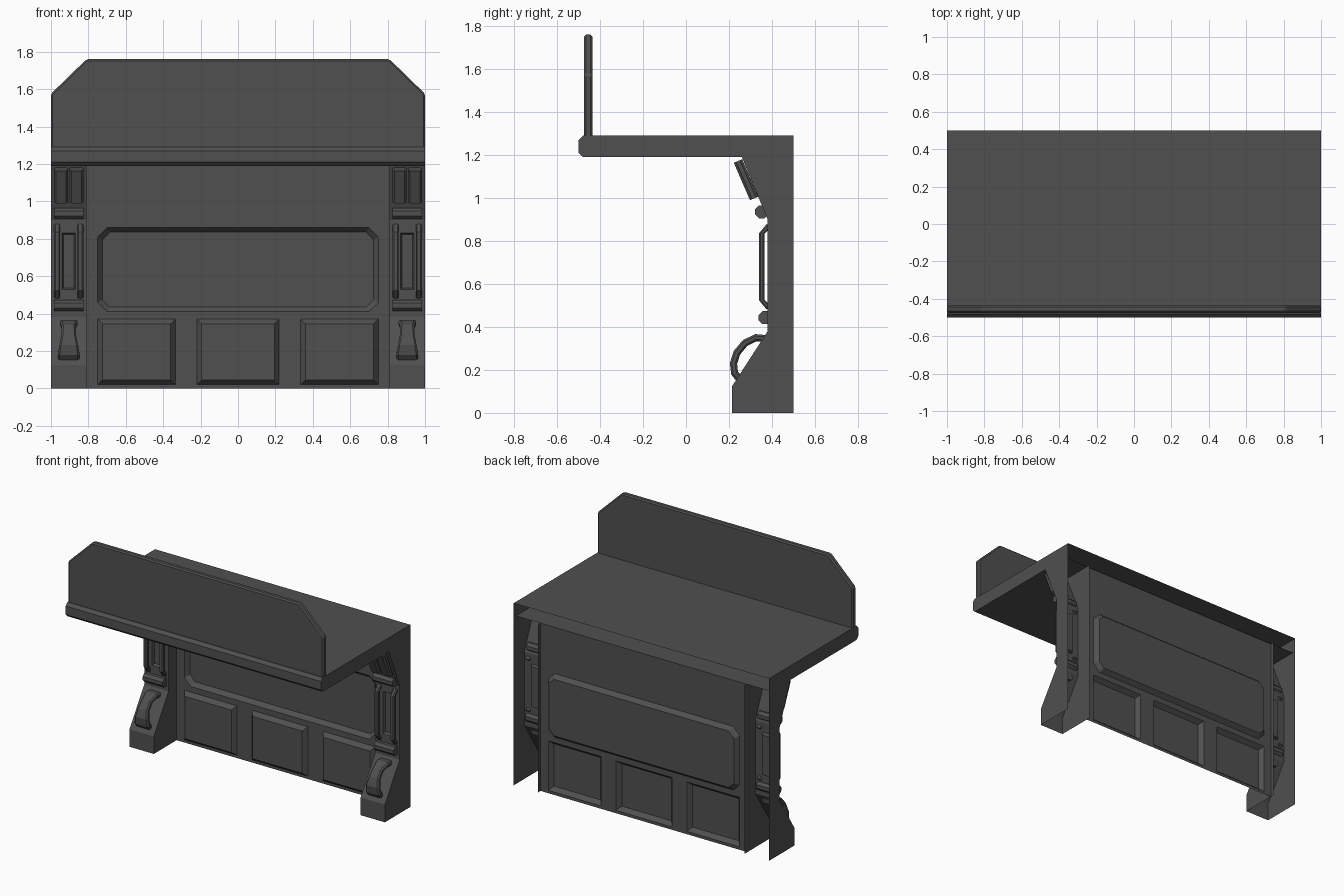
import bpy, bmesh
from mathutils import Vector

if "Cube" in bpy.data.objects:
    bpy.data.objects.remove(bpy.data.objects["Cube"])

grey = bpy.data.materials.new("dark_grey")
grey.diffuse_color = (0.08, 0.08, 0.08, 1)
grey.use_nodes = True
grey.node_tree.nodes["Principled BSDF"].inputs["Base Color"].default_value = grey.diffuse_color


def finish(name, bm, face_front=False, bevel=0):
    bmesh.ops.recalc_face_normals(bm, faces=bm.faces[:])
    bm.normal_update()
    if face_front and sum(f.normal.y * f.calc_area() for f in bm.faces) > 0:
        bmesh.ops.reverse_faces(bm, faces=bm.faces[:])
    me = bpy.data.meshes.new(name)
    bm.to_mesh(me)
    bm.free()
    me.materials.append(grey)
    ob = bpy.data.objects.new(name, me)
    bpy.context.collection.objects.link(ob)
    if bevel:
        m = ob.modifiers.new("bevel", 'BEVEL')
        m.width, m.segments = bevel, 1
    return ob


def bridge(bm, a, b, closed=True):
    n = len(a)
    for i in range(n if closed else n - 1):
        j = (i + 1) % n
        bm.faces.new((a[i], a[j], b[j], b[i]))


def loft(name, rings, bevel=0):
    """Closed solid through a list of rings."""
    bm = bmesh.new()
    rows = [[bm.verts.new(p) for p in r] for r in rings]
    for a, b in zip(rows, rows[1:]):
        bridge(bm, a, b)
    bm.faces.new(rows[0])
    bm.faces.new(rows[-1])
    return finish(name, bm, bevel=bevel)


def sweep(name, x, path, widths, thick):
    """Chamfered bar following a (y, z) path, with a width for each point."""
    rings = []
    for i, (y, z) in enumerate(path):
        a, b = path[max(i - 1, 0)], path[min(i + 1, len(path) - 1)]
        t = Vector((b[0] - a[0], b[1] - a[1])).normalized()
        w, h = widths[i] / 2, thick / 2
        c = min(w, h) * 0.55
        sec = [(w, h - c), (w - c, h), (c - w, h), (-w, h - c),
               (-w, c - h), (c - w, -h), (w - c, -h), (w, c - h)]
        rings.append([(x + u, y - v * t.y, z + v * t.x) for u, v in sec])
    return loft(name, rings)


def outline(x0, x1, z0, z1, c):
    if not c:
        return [(x0, z0), (x1, z0), (x1, z1), (x0, z1)]
    return [(x0 + c, z0), (x1 - c, z0), (x1, z0 + c), (x1, z1 - c),
            (x1 - c, z1), (x0 + c, z1), (x0, z1 - c), (x0, z0 + c)]


def panel_sheet(name, box, y, panels):
    """Upright sheet with sunk (+depth) or raised (-depth) bevelled panels."""
    bm = bmesh.new()
    loops = [[bm.verts.new((x, y, z)) for x, z in outline(*b, c)]
             for b, c in [(box, 0)] + [(p[0], p[1]) for p in panels]]
    edges = [bm.edges.new((l[i - 1], l[i])) for l in loops for i in range(len(l))]
    bmesh.ops.triangle_fill(bm, use_beauty=True, edges=edges, normal=(0, -1, 0))
    for loop, ((x0, x1, z0, z1), c, inset, depth) in zip(loops[1:], panels):
        inner = outline(x0 + inset, x1 - inset, z0 + inset, z1 - inset, c * 0.8)
        iv = [bm.verts.new((x, y + depth, z)) for x, z in inner]
        bridge(bm, loop, iv)
        bm.faces.new(iv)
    return finish(name, bm, face_front=True)


# Counter top: hollow shell with chamfered nose, open at the back
bm = bmesh.new()
prof = [(0.5, 1.29), (-0.48, 1.29), (-0.5, 1.27), (-0.5, 1.21), (-0.48, 1.19), (0.475, 1.19), (0.5, 1.19)]
ends = [[bm.verts.new((x, y, z)) for y, z in prof] for x in (-1, 1)]
bridge(bm, [r for r in ends[0][:-1]], ends[1][:-1], closed=False)
for e in ends:
    bm.faces.new(e)
finish("counter_top", bm)

# Upright screen along the front edge
shape = [(-1, 1.275), (1, 1.275), (1, 1.575), (0.81, 1.76), (-0.81, 1.76), (-1, 1.575)]
loft("front_screen", [[(x, y, z) for x, z in shape] for y in (-0.475, -0.435)], bevel=0.009)

# Back wall: one sunk long panel above three raised panels
panel_sheet("back_wall", (-0.81, 0.81, 0, 1.19), 0.47,
            [((-0.75, 0.75, 0.41, 0.86), 0.05, 0.025, 0.03)] +
            [((a, b, 0.02, 0.37), 0, 0.025, -0.03)
             for a, b in ((-0.75, -0.335), (-0.22, 0.22), (0.335, 0.75))])

side = [(0.5, 0), (0.215, 0), (0.215, 0.125), (0.38, 0.38), (0.38, 0.9), (0.26, 1.19), (0.5, 1.19)]
for s, tag in ((-1, "left"), (1, "right")):
    c = s * 0.905
    xa, xb = c - 0.095, c + 0.095

    # Pillar shell, open at the back and underneath
    bm = bmesh.new()
    va, vb = [[bm.verts.new((x, y, z)) for y, z in side] for x in (xa, xb)]
    for i in (1, 2, 4):
        bm.faces.new((va[i], va[i + 1], vb[i + 1], vb[i]))
    bm.faces.new(va)
    bm.faces.new(vb)
    finish("pillar_" + tag, bm)
    panel_sheet("pillar_panel_" + tag, (xa, xb, 0.38, 0.9), 0.38,
                [((c - 0.036, c + 0.036, 0.53, 0.83), 0, 0.008, 0.02)])

    # Faceted rolls across the pillar
    for part, y, z in (("upper_roll_", 0.352, 0.935), ("lower_roll_", 0.368, 0.443)):
        r, k = 0.03, 0.0125
        sec = [(r, k), (k, r), (-k, r), (-r, k), (-r, -k), (-k, -r), (k, -r), (r, -k)]
        loft(part + tag, [[(x, y + u, z + v) for u, v in sec] for x in (c - 0.078, c + 0.078)])

    for d, n in ((-1, "a"), (1, "b")):
        # Vertical rails
        sweep(f"rail_{tag}_{n}", c + d * 0.062,
              [(0.385, 0.49), (0.353, 0.525), (0.353, 0.835), (0.385, 0.87)], [0.032] * 4, 0.026)
        # Sloped blocks under the counter
        sweep(f"bracket_block_{tag}_{n}", c + d * 0.041,
              [(0.242, 1.172), (0.317, 0.998)], [0.076] * 2, 0.042)

    # Arched grip on the foot
    sweep("foot_grip_" + tag, c,
          [(0.375, 0.345), (0.325, 0.35), (0.275, 0.325), (0.237, 0.28),
           (0.221, 0.23), (0.226, 0.185), (0.255, 0.15)],
          [0.095, 0.095, 0.075, 0.08, 0.1, 0.115, 0.115], 0.034)
